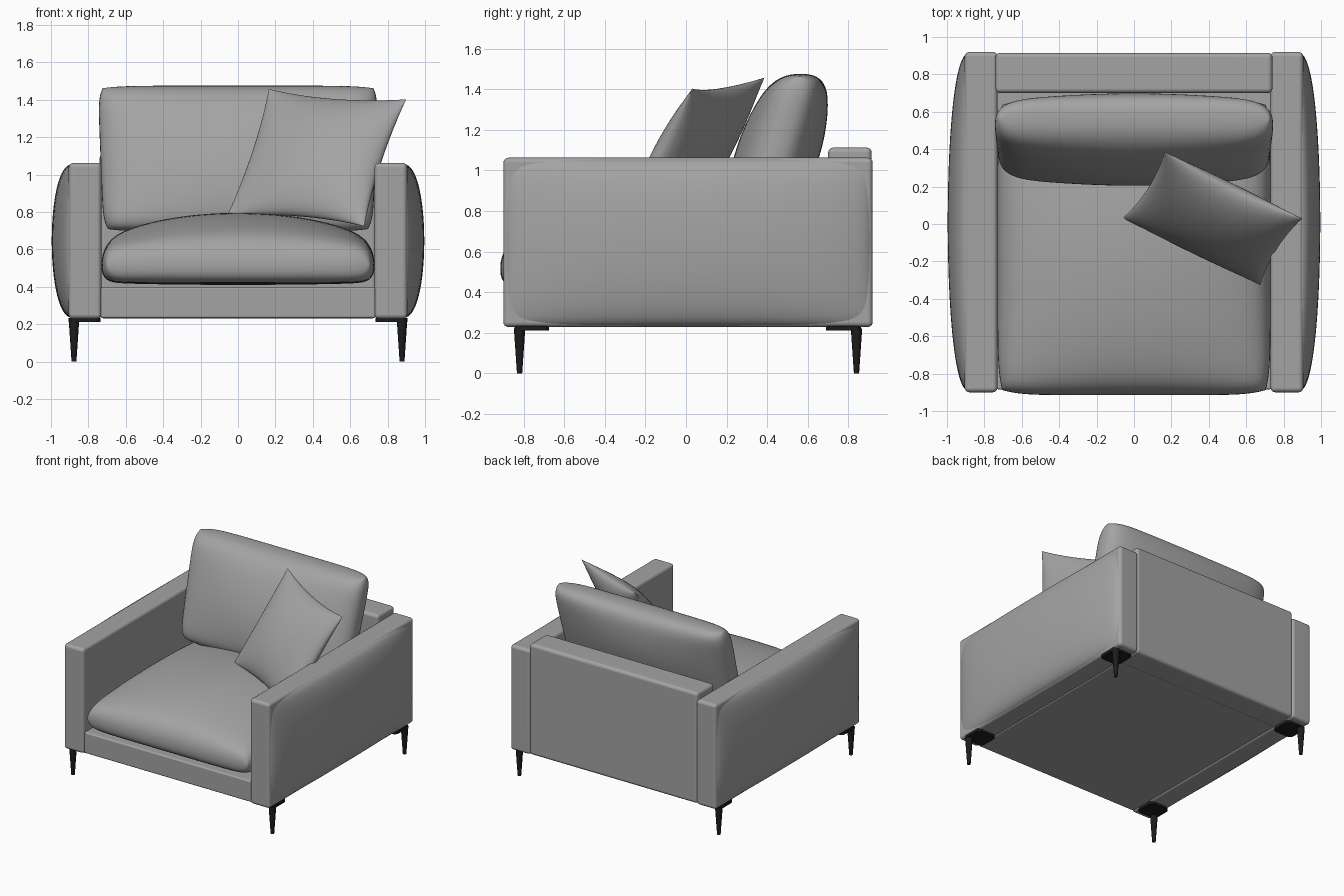
import bpy
import bmesh
import math
from mathutils import Vector

cube = bpy.data.objects.get("Cube")
if cube:
    bpy.data.objects.remove(cube, do_unlink=True)


def material(name, value):
    mat = bpy.data.materials.new(name)
    mat.use_nodes = True
    colour = (value, value, value, 1)
    mat.diffuse_color = colour
    mat.node_tree.nodes["Principled BSDF"].inputs["Base Color"].default_value = colour
    return mat


fabric = material("grey_fabric", 0.37)
metal = material("black_metal", 0.012)
parts = []


def finish(name, bm, mat):
    bmesh.ops.recalc_face_normals(bm, faces=bm.faces)
    mesh = bpy.data.meshes.new(name)
    bm.to_mesh(mesh)
    bm.free()
    mesh.materials.append(mat)
    obj = bpy.data.objects.new(name, mesh)
    bpy.context.collection.objects.link(obj)
    parts.append(obj)
    return obj


def box(name, low, high, radius, mat=fabric, upright_only=False):
    """Box between two corners with rounded edges."""
    low, high = Vector(low), Vector(high)
    bm = bmesh.new()
    bmesh.ops.create_cube(bm, size=1)
    for v in bm.verts:
        v.co = (low + high) / 2 + v.co * (high - low)
    edges = [e for e in bm.edges if not upright_only
             or abs(e.verts[0].co.z - e.verts[1].co.z) > 0.001]
    bmesh.ops.bevel(bm, geom=edges, offset=radius, segments=4, profile=0.5, affect='EDGES')
    obj = finish(name, bm, mat)
    obj.modifiers.new("even_shading", 'WEIGHTED_NORMAL').keep_sharp = True
    return obj


def pad(name, shape, n=44):
    """Closed soft form: shape(u, v, side) places two sheets that meet at the rim."""
    bm = bmesh.new()
    steps = [math.sin(math.pi * (i / n - 0.5)) for i in range(n + 1)]
    for side in (-1, 1):
        rows = [[bm.verts.new(shape(u, v, side)) for u in steps] for v in steps]
        for a, b in zip(rows, rows[1:]):
            for i in range(n):
                bm.faces.new((a[i], a[i + 1], b[i + 1], b[i]))
    bmesh.ops.remove_doubles(bm, verts=bm.verts, dist=0.0001)
    return finish(name, bm, fabric)


def dome(u, v, power, softness):
    """One in the middle, falling to zero at the rim."""
    return max(0, (1 - abs(u) ** power) * (1 - abs(v) ** power)) ** softness


def rounded(u, v, amount):
    """Square outline with softened corners."""
    return u * (1 - amount * v ** 8), v * (1 - amount * u ** 8)


# Frame
box("base", (-0.735, -0.885, 0.232), (0.735, 0.72, 0.40), 0.012)
box("back_panel", (-0.74, 0.70, 0.23), (0.74, 0.915, 1.112), 0.025)

# Arms with bulging outer sides
for label, sx in (("left", 1), ("right", -1)):
    inner, outer = sorted((sx * 0.73, sx * 0.905))
    box(label + "_arm", (inner, -0.90, 0.228), (outer, 0.92, 1.062), 0.025)

    def bulge(u, v, side):
        a, b = rounded(u, v, 0.015)
        depth = 0.12 * dome(u, v, 2, 0.4) if side > 0 else 0
        return sx * (0.876 + depth), 0.01 + 0.905 * a, 0.645 + 0.412 * b

    pad(label + "_arm_outer_pad", bulge)


# Seat cushion with a crowned top
def seat(u, v, side):
    a, b = rounded(u, v, 0.035)
    height = 0.09 + (0.19 if side > 0 else 0.015) * dome(u, v, 2, 0.6)
    return 0.73 * a, -0.125 + 0.79 * b, 0.515 + side * height * dome(u, v, 24, 0.4)


pad("seat_cushion", seat)


# Leaning back cushion
def back(u, v, side):
    a, b = rounded(u, v, 0.035)
    z = 1.085 + 0.39 * b
    half = (0.125 + 0.085 * dome(u, v, 2, 1)) * dome(u, v, 10, 0.4)
    return (0.735 + 0.015 * b) * a, 0.34 + 0.29 * (z - 0.70) + side * half, z


pad("back_cushion", back)

# Throw pillow with pinched corners
centre = Vector((0.42, 0.03, 1.09))
across = Vector((0.36, -0.175, -0.027))
upward = Vector((0.11, 0.175, 0.333))
normal = across.cross(upward).normalized()


def throw(u, v, side):
    a = u * (1 - 0.07 * (1 - v * v))
    b = v * (1 - 0.09 * (1 - u * u))
    thick = side * 0.125 * dome(u, v, 2, 0.55)
    return centre + across * a * 1.02 + upward * b * 1.02 + normal * thick


pad("throw_pillow", throw)

# Tapered legs with mounting plates
for side, sx in (("left", 1), ("right", -1)):
    for end, y, y0, y1 in (("front", -0.82, -0.845, -0.675), ("rear", 0.84, 0.69, 0.862)):
        x0, x1 = sorted((sx * 0.735, sx * 0.905))
        box(f"{end}_{side}_leg_plate", (x0, y0, 0.212), (x1, y1, 0.234), 0.035, metal, True)
        bm = bmesh.new()
        bmesh.ops.create_cone(bm, cap_ends=True, segments=24, radius1=0.013,
                              radius2=0.028, depth=0.22)
        bmesh.ops.translate(bm, verts=bm.verts, vec=(sx * 0.877, y, 0.11))
        finish(f"{end}_{side}_leg", bm, metal)

# Smooth shading with sharp edges kept
bpy.ops.object.select_all(action='DESELECT')
for obj in parts:
    obj.select_set(True)
bpy.context.view_layer.objects.active = parts[0]
bpy.ops.object.shade_smooth_by_angle(angle=math.radians(40))
